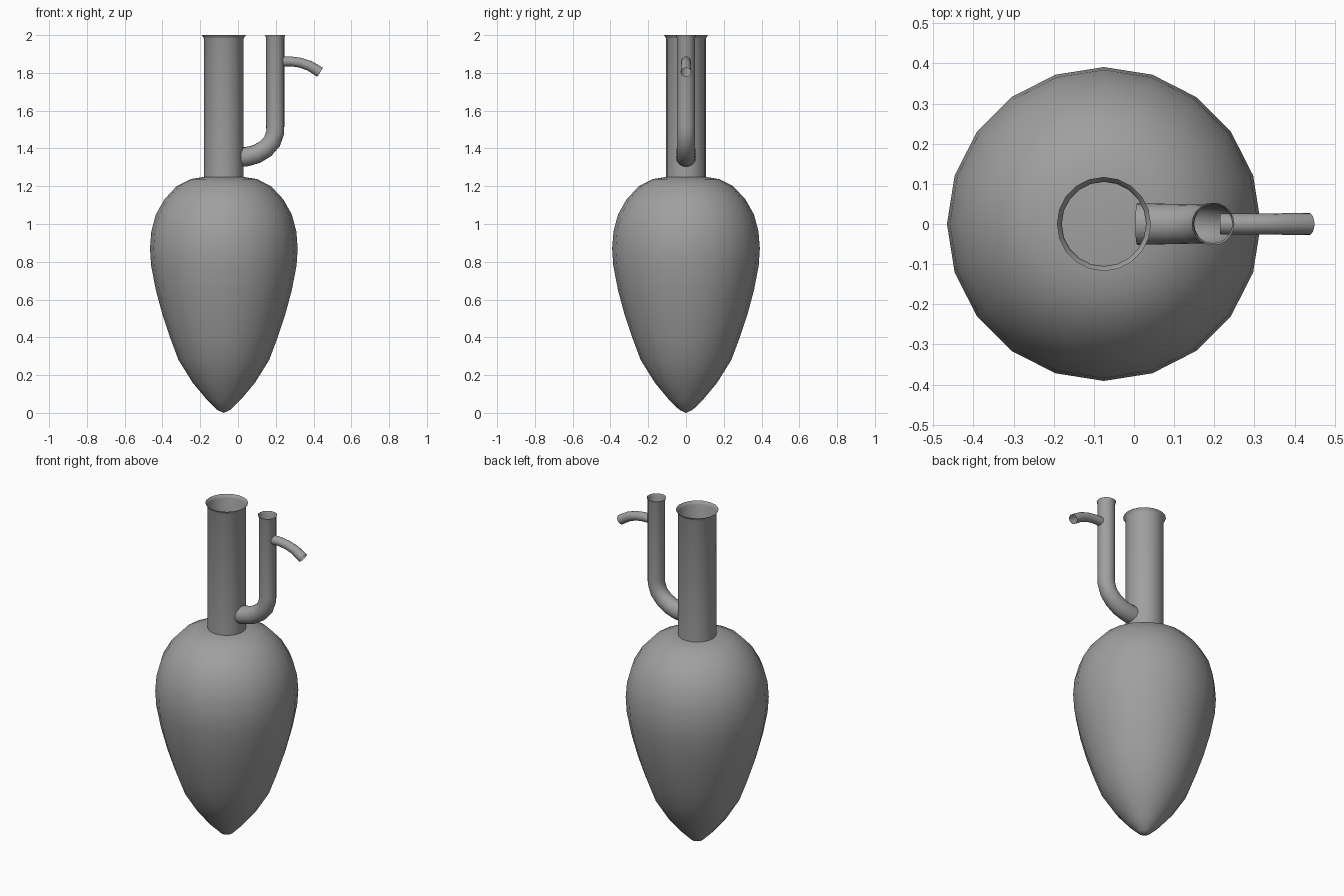
import bpy
import bmesh
import math
from mathutils import Vector

if "Cube" in bpy.data.objects:
    bpy.data.objects.remove(bpy.data.objects["Cube"])

grey = bpy.data.materials.new("plain grey")
grey.use_nodes = True
colour = (0.35, 0.35, 0.35, 1)
grey.diffuse_color = colour
grey.node_tree.nodes["Principled BSDF"].inputs["Base Color"].default_value = colour


def tube(name, stations, sides):
    """Sweep a round section along (x, z, radius) stations in the y = 0 plane."""
    bm = bmesh.new()
    centres = [Vector((x, 0, z)) for x, z, r in stations]
    rings = []
    for i, (x, z, r) in enumerate(stations):
        ahead = centres[min(i + 1, len(centres) - 1)]
        along = (ahead - centres[max(i - 1, 0)]).normalized()
        side = Vector((0, 1, 0))
        out = side.cross(along)
        ring = []
        for k in range(sides):
            a = math.tau * k / sides
            ring.append(bm.verts.new(centres[i] + r * (math.cos(a) * out + math.sin(a) * side)))
        rings.append(ring)
    for low, high in zip(rings, rings[1:]):
        for k in range(sides):
            n = (k + 1) % sides
            bm.faces.new((low[k], low[n], high[n], high[k]))
    # Zero-radius ends collapse to a single point
    bmesh.ops.remove_doubles(bm, verts=bm.verts, dist=0.0002)
    bmesh.ops.recalc_face_normals(bm, faces=bm.faces)
    mesh = bpy.data.meshes.new(name)
    bm.to_mesh(mesh)
    bm.free()
    mesh.materials.append(grey)
    obj = bpy.data.objects.new(name, mesh)
    bpy.context.collection.objects.link(obj)
    bpy.ops.object.select_all(action="DESELECT")
    obj.select_set(True)
    bpy.context.view_layer.objects.active = obj
    bpy.ops.object.shade_smooth_by_angle(angle=math.radians(40))
    return obj


axis = -0.075   # centre line of the bulb and neck
arm_x = 0.197   # centre line of the side arm

# Pear-shaped bulb with a closed flat top
bulb = [(0, 0), (0.035, 0.016), (0.09, 0.07), (0.165, 0.16), (0.24, 0.28),
        (0.285, 0.4), (0.325, 0.52), (0.36, 0.65), (0.385, 0.78), (0.391, 0.87),
        (0.384, 0.96), (0.36, 1.05), (0.315, 1.13), (0.25, 1.2), (0.175, 1.238),
        (0.105, 1.249), (0, 1.25)]
tube("bulb", [(axis, z, r) for r, z in bulb], 20)

# Open neck with a small flared rim
tube("neck", [(axis, 1.247, 0.105), (axis, 1.98, 0.105),
              (axis, 1.99, 0.109), (axis, 2.0, 0.117)], 20)

# Side arm that leaves the neck and bends upright
tube("side_arm", [(0.008, 1.353, 0.052), (0.05, 1.357, 0.051), (0.1, 1.371, 0.05),
                  (0.145, 1.398, 0.049), (0.18, 1.436, 0.048), (arm_x, 1.485, 0.048),
                  (arm_x, 1.52, 0.048), (arm_x, 1.985, 0.048), (arm_x, 2.0, 0.053)], 20)

# Thin drooping spout
tube("spout", [(0.215, 1.86, 0.026), (0.28, 1.861, 0.026), (0.33, 1.854, 0.026),
               (0.38, 1.837, 0.027), (0.435, 1.803, 0.028)], 16)
